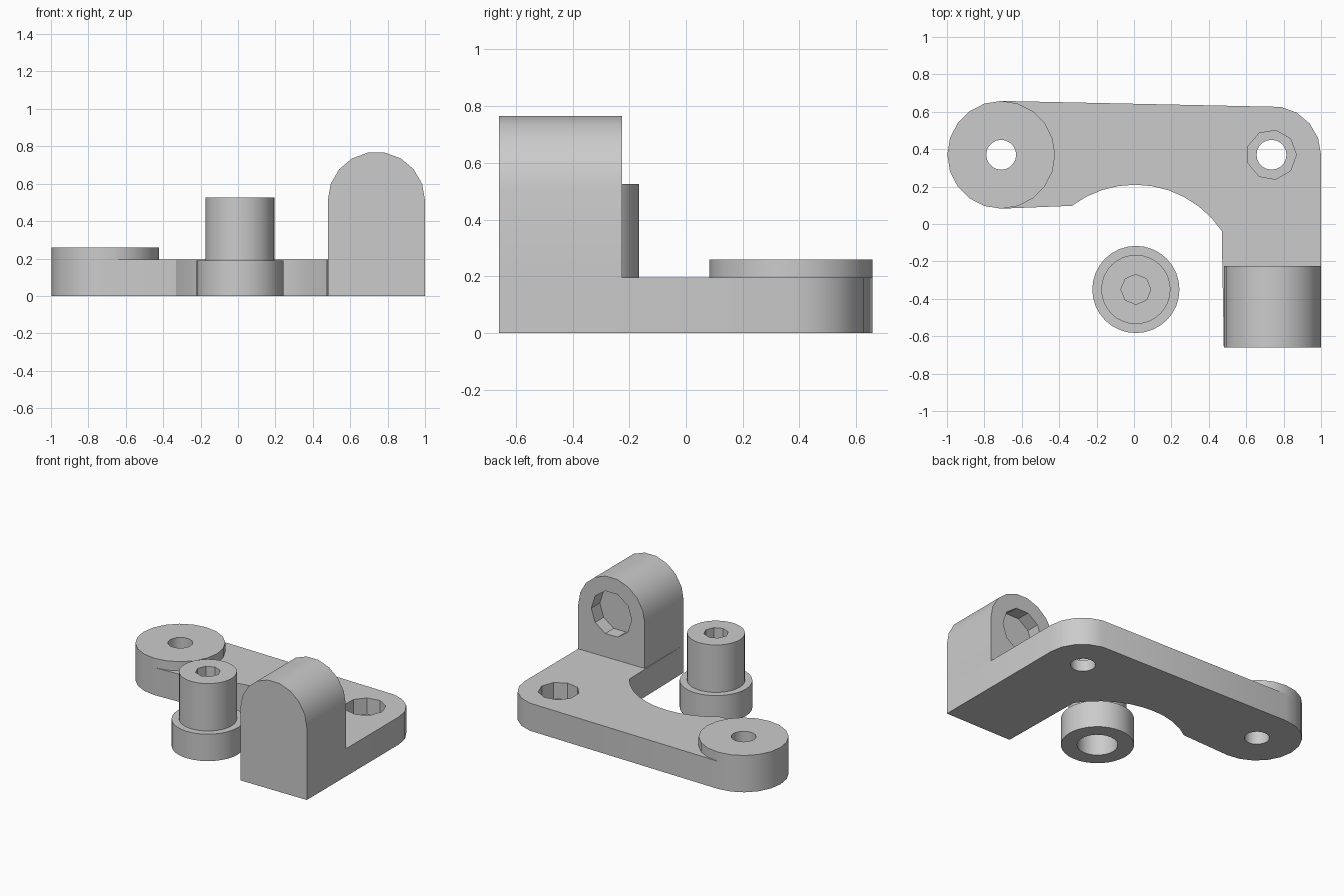
import bpy, bmesh, math

if "Cube" in bpy.data.objects:
    bpy.data.objects.remove(bpy.data.objects["Cube"], do_unlink=True)

# One plain grey for everything
GREY = (0.6, 0.6, 0.6, 1)
grey = bpy.data.materials.new("plain_grey")
grey.use_nodes = True
grey.diffuse_color = GREY
grey.node_tree.nodes["Principled BSDF"].inputs["Base Color"].default_value = GREY

PLATE_TOP = 0.195
BOSS = (-0.71, 0.37)
CORNER = (0.735, 0.37)
BOLT = (0.01, -0.35)


def arc(centre, r, start, end, steps):
    """Points on an arc, angles in degrees."""
    angles = [math.radians(start + (end - start) * i / steps) for i in range(steps + 1)]
    return [(centre[0] + r * math.cos(a), centre[1] + r * math.sin(a)) for a in angles]


def prism(name, points, low, high, axis="z"):
    """Extrude an outline along z, or an xz outline along y."""
    bm = bmesh.new()
    place = (lambda p, h: (p[0], p[1], h)) if axis == "z" else (lambda p, h: (p[0], h, p[1]))
    rings = [[bm.verts.new(place(p, h)) for p in points] for h in (low, high)]
    for ring in rings:
        bm.faces.new(ring)
    n = len(points)
    for i in range(n):
        j = (i + 1) % n
        bm.faces.new((rings[0][i], rings[0][j], rings[1][j], rings[1][i]))
    bmesh.ops.recalc_face_normals(bm, faces=bm.faces)
    mesh = bpy.data.meshes.new(name)
    bm.to_mesh(mesh)
    bm.free()
    mesh.materials.append(grey)
    obj = bpy.data.objects.new(name, mesh)
    bpy.context.collection.objects.link(obj)
    return obj


def disc(name, centre, r, low, high, sides, axis="z", turn=0):
    return prism(name, arc(centre, r, turn, turn + 360, sides)[:-1], low, high, axis)


def finish(obj, cutters=()):
    """Apply the cuts, then smooth the round walls."""
    bpy.context.view_layer.objects.active = obj
    for cutter in cutters:
        mod = obj.modifiers.new("cut", "BOOLEAN")
        mod.operation, mod.solver, mod.object = "DIFFERENCE", "EXACT", cutter
        bpy.ops.object.modifier_apply(modifier=mod.name)
    bpy.ops.object.select_all(action="DESELECT")
    obj.select_set(True)
    bpy.ops.object.shade_smooth_by_angle(angle=math.radians(30))


# Cutters
boss_hole = disc("boss_hole_cutter", BOSS, 0.08, -0.1, 0.5, 20)
corner_hole = disc("corner_hole_cutter", CORNER, 0.08, -0.1, 0.5, 20)
corner_recess = disc("corner_recess_cutter", CORNER, 0.133, 0.08, 0.5, 9, turn=40)
bracket_pocket = disc("bracket_pocket_cutter", (0.74, 0.51), 0.158, -0.32, 0, 10, "y")
bolt_socket = disc("bolt_socket_cutter", BOLT, 0.08, 0.41, 0.8, 8)
bolt_bore = disc("bolt_bore_cutter", BOLT, 0.13, -0.1, 0.17, 24)
cutters = [boss_hole, corner_hole, corner_recess, bracket_pocket, bolt_socket, bolt_bore]

# Base plate with rounded ends, a leg to the front and a round bite
outline = arc(BOSS, 0.288, 90, 270, 10)
outline += arc((0.005, -0.35), 0.56, 127, 34, 10)
outline += [(0.48, -0.66), (1, -0.66)]
outline += arc((0.74, 0.37), 0.26, 0, 80, 4)
plate = prism("base_plate", outline, 0, PLATE_TOP)
finish(plate, [boss_hole, corner_hole, corner_recess])

# Raised round boss
boss = disc("round_boss", BOSS, 0.288, PLATE_TOP, 0.26, 20)
finish(boss, [boss_hole])

# Arched bracket with a blind pocket at the back
arch = [(0.48, PLATE_TOP), (1, PLATE_TOP)] + arc((0.74, 0.51), 0.26, 0, 180, 9)
bracket = prism("arched_bracket", arch, -0.66, -0.225, "y")
finish(bracket, [bracket_pocket])

# Loose bolt: wide collar and narrow shaft
collar = disc("bolt_collar", BOLT, 0.233, 0, 0.19, 32)
finish(collar, [bolt_bore])
shaft = disc("bolt_shaft", BOLT, 0.185, 0.19, 0.525, 32)
finish(shaft, [bolt_socket])

for cutter in cutters:
    bpy.data.objects.remove(cutter, do_unlink=True)
